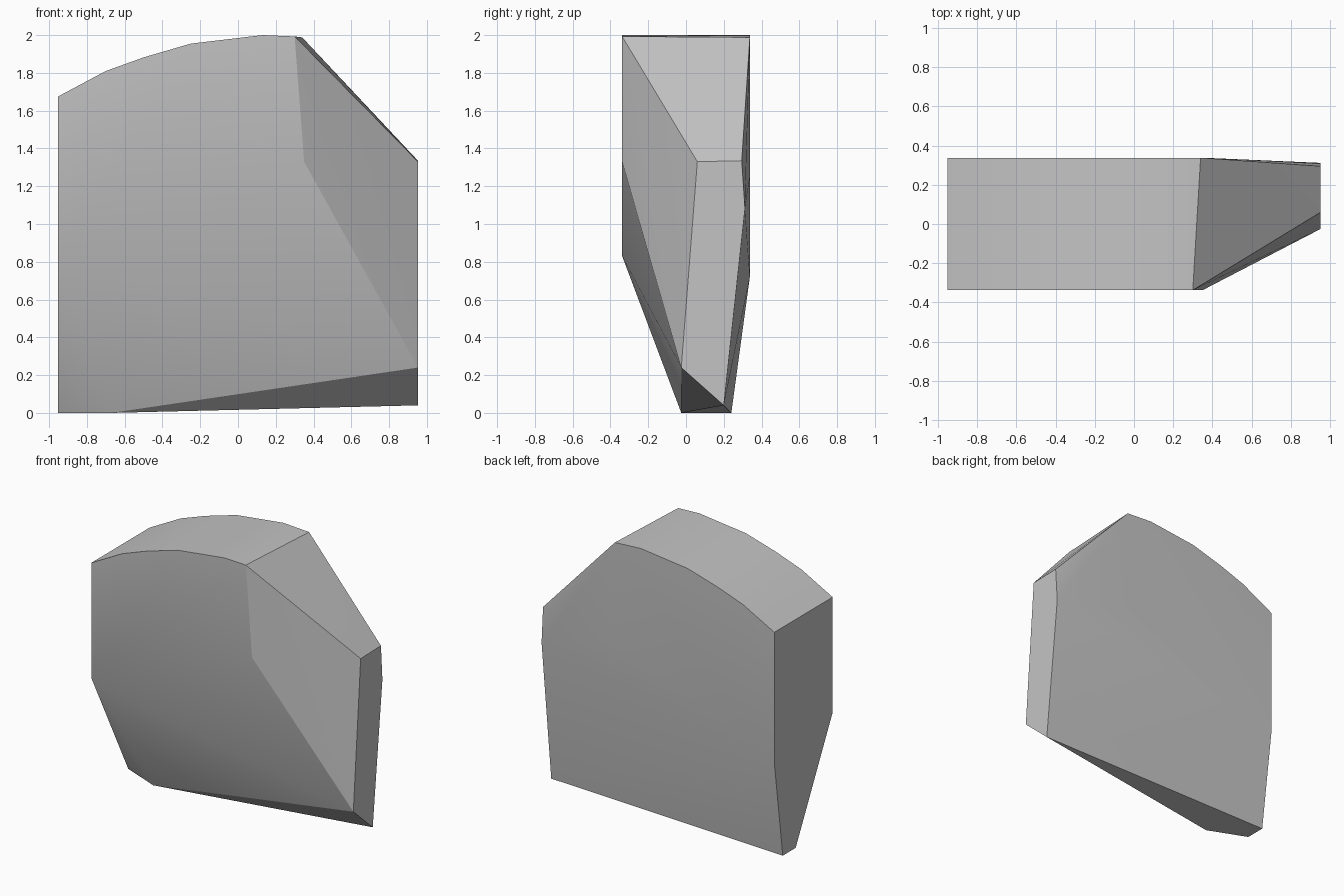
import bpy
import bmesh
from math import radians

cube = bpy.data.objects.get("Cube")
if cube:
    bpy.data.objects.remove(cube)

# One plain stone colour
stone = bpy.data.materials.new("pale grey stone")
stone.use_nodes = True
color = (0.55, 0.55, 0.55, 1)
stone.diffuse_color = color
stone.node_tree.nodes["Principled BSDF"].inputs["Base Color"].default_value = color

SIDE, DEPTH = 0.953, 0.338

# Arched top, shared by the front and back faces
arch = [(-SIDE, 1.675), (-0.7, 1.81), (-0.5, 1.882), (-0.25, 1.955), (0.13, 2.0)]
points = [(x, y, z) for x, z in arch for y in (-DEPTH, DEPTH)]

# Ends of the arch and lower limits of the upright front and back faces
points += [(0.30, -DEPTH, 1.993), (0.34, DEPTH, 1.988),
           (0.35, -DEPTH, 1.33), (0.36, DEPTH, 1.25),
           (-SIDE, -DEPTH, 0.83), (-SIDE, DEPTH, 0.72)]

# Narrow chamfered end face
end_face = [(0.06, 1.33), (0.295, 1.335), (0.312, 1.08), (0.20, 0.04), (-0.025, 0.24)]
points += [(SIDE, y, z) for y, z in end_face]

# Small foot
points += [(-SIDE, 0.24, 0), (-SIDE, 0.09, 0), (-0.67, -0.025, 0)]

# Convex block wrapped around the corners
bm = bmesh.new()
for p in points:
    bm.verts.new(p)
bmesh.ops.convex_hull(bm, input=bm.verts)
bmesh.ops.dissolve_limit(bm, angle_limit=radians(0.5), verts=bm.verts, edges=bm.edges)
bmesh.ops.recalc_face_normals(bm, faces=bm.faces)

mesh = bpy.data.meshes.new("stone_block")
bm.to_mesh(mesh)
bm.free()
mesh.materials.append(stone)
block = bpy.data.objects.new("stone_block", mesh)
bpy.context.collection.objects.link(block)

# Soft shading on shallow folds, crisp main edges
bpy.ops.object.select_all(action="DESELECT")
block.select_set(True)
bpy.context.view_layer.objects.active = block
bpy.ops.object.shade_smooth_by_angle(angle=radians(25))
